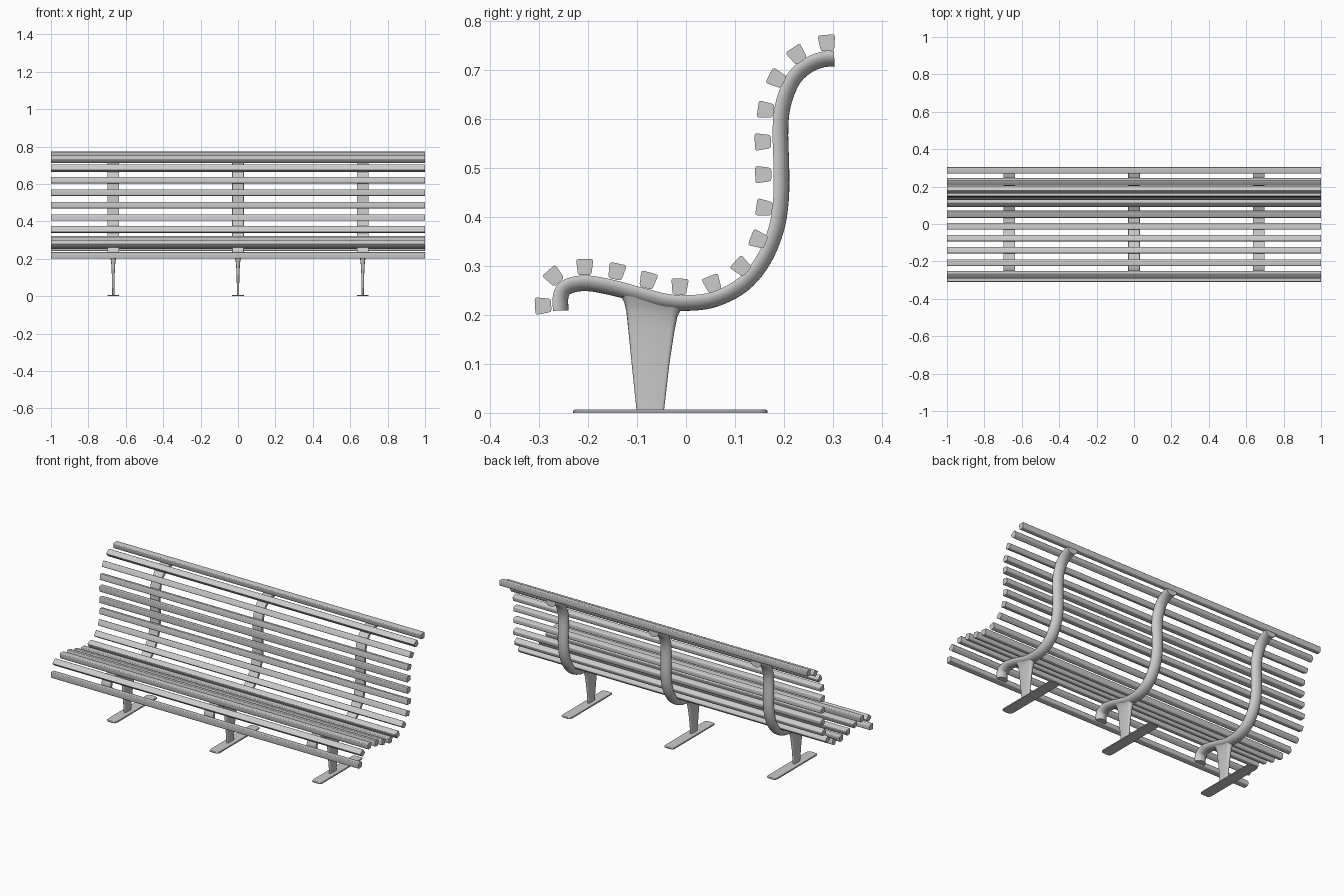
import bpy, bmesh, math
from mathutils import Vector

if "Cube" in bpy.data.objects:
    bpy.data.objects.remove(bpy.data.objects["Cube"])

# Side-view (y, z) centreline of the curved frame, front lip to top of back
PATH = [(-.256, .209), (-.256, .238), (-.244, .257), (-.207, .265), (-.155, .257),
        (-.095, .241), (-.043, .228), (.002, .2245), (.058, .232), (.116, .262),
        (.158, .312), (.184, .374), (.194, .434), (.195, .497), (.193, .58),
        (.199, .632), (.218, .680), (.246, .708), (.277, .7215), (.303, .724)]
# Side-view centres of the slats
SLATS = [(-.292, .219), (-.270, .279), (-.207, .298), (-.142, .289), (-.078, .271),
         (-.013, .258), (.054, .264), (.113, .299), (.148, .354), (.160, .419),
         (.158, .487), (.157, .554), (.163, .619), (.185, .683), (.227, .732), (.288, .756)]
FRAME_X = (-.667, 0, .667)


def spline(pts, n=5):
    """Catmull-Rom samples through the points."""
    p = [Vector(q) for q in pts]
    p = [2 * p[0] - p[1]] + p + [2 * p[-1] - p[-2]]
    out = []
    for a, b, c, d in zip(p, p[1:], p[2:], p[3:]):
        for i in range(n):
            t = i / n
            out.append(.5 * (2 * b + (c - a) * t + (2 * a - 5 * b + 4 * c - d) * t * t
                             + (3 * b - a - 3 * c + d) * t ** 3))
    return out + [p[-2]]


def loft(name, rings, angle=40):
    """Closed skin through equal-sized rings of points."""
    bm = bmesh.new()
    vs = [[bm.verts.new(p) for p in r] for r in rings]
    k = len(vs[0])
    for r, s in zip(vs, vs[1:]):
        for i in range(k):
            bm.faces.new((r[i], r[(i + 1) % k], s[(i + 1) % k], s[i]))
    bm.faces.new(vs[0][::-1])
    bm.faces.new(vs[-1])
    bmesh.ops.recalc_face_normals(bm, faces=bm.faces)
    me = bpy.data.meshes.new(name)
    bm.to_mesh(me)
    bm.free()
    me.shade_smooth()
    me.set_sharp_from_angle(angle=math.radians(angle))
    return me


def place(name, me, x=0):
    ob = bpy.data.objects.new(name, me)
    ob.location.x = x
    bpy.context.collection.objects.link(ob)
    return ob


def rounded(poly, r, n=3):
    """Round the corners of a 2D polygon."""
    out = []
    p = [Vector(q) for q in poly]
    for i, c in enumerate(p):
        a = c + (p[i - 1] - c).normalized() * r
        b = c + (p[(i + 1) % len(p)] - c).normalized() * r
        for j in range(n + 1):
            t = j / n
            out.append(a * (1 - t) ** 2 + c * 2 * t * (1 - t) + b * t * t)
    return out


curve = spline(PATH)

# Curved frame: flat front, rounded back section swept along the path
section = [(-.030, .016), (.030, .016)]
section += [(.032 * math.cos(a), .010 - .026 * math.sin(a))
            for a in (math.pi * i / 14 for i in range(15))]
rings = []
for i, c in enumerate(curve):
    t = (curve[min(i + 1, len(curve) - 1)] - curve[max(i - 1, 0)]).normalized()
    n = Vector((-t.y, t.x))
    rings.append([(x, c.x + n.x * h, c.y + n.y * h) for x, h in section])
frame = loft("frame", rings)

# Leg: tapering blade, flaring into the frame (front y, z, back y, z, half thickness)
rings = []
for y0, z0, y1, z1, w in [(-.101, .004, -.045, .004, .006), (-.111, .10, -.034, .10, .007),
                          (-.118, .17, -.024, .165, .010), (-.122, .208, -.018, .196, .014),
                          (-.126, .225, -.012, .208, .018), (-.134, .242, -.002, .218, .024)]:
    sec = rounded([(0, -w), (1, -w), (1, w), (0, w)], min(w * .9, .012))
    # rounding in true distance along the depth of the blade
    d = y1 - y0
    sec = rounded([(0, -w), (d, -w), (d, w), (0, w)], w * .9)
    rings.append([(q.y, y0 + q.x, z0 + (z1 - z0) * q.x / d) for q in sec])
leg = loft("leg", rings)

# Foot plate: thin strip with rounded corners and eased top edge
foot = loft("foot_plate", [
    [(q.x, q.y, z) for q in rounded([(-w, -.231 + e), (w, -.231 + e), (w, .167 - e), (-w, .167 - e)], .02, 5)]
    for w, e, z in ((.032, 0, 0), (.032, 0, .004), (.030, .004, .007))], 30)

for i, x in enumerate(FRAME_X, 1):
    place(f"frame_{i}", frame, x)
    place(f"leg_{i}", leg, x)
    place(f"foot_plate_{i}", foot, x)

# Slats: tapered rounded section, turned square to the nearest point of the frame
slat_section = rounded([(-.0135, -.0165), (.0135, -.0165), (.018, .0165), (-.018, .0165)], .006)
for i, c in enumerate(SLATS, 1):
    c = Vector(c)
    near = min(curve, key=lambda q: (q - c).length)
    k = min(max(curve.index(near), 1), len(curve) - 2)
    t = (curve[k + 1] - curve[k - 1]).normalized()
    n = Vector((-t.y, t.x))
    pts = [c + t * q.x + n * q.y for q in slat_section]
    place(f"slat_{i:02d}", loft("slat", [[(x, p.x, p.y) for p in pts] for x in (-1, 1)]))
